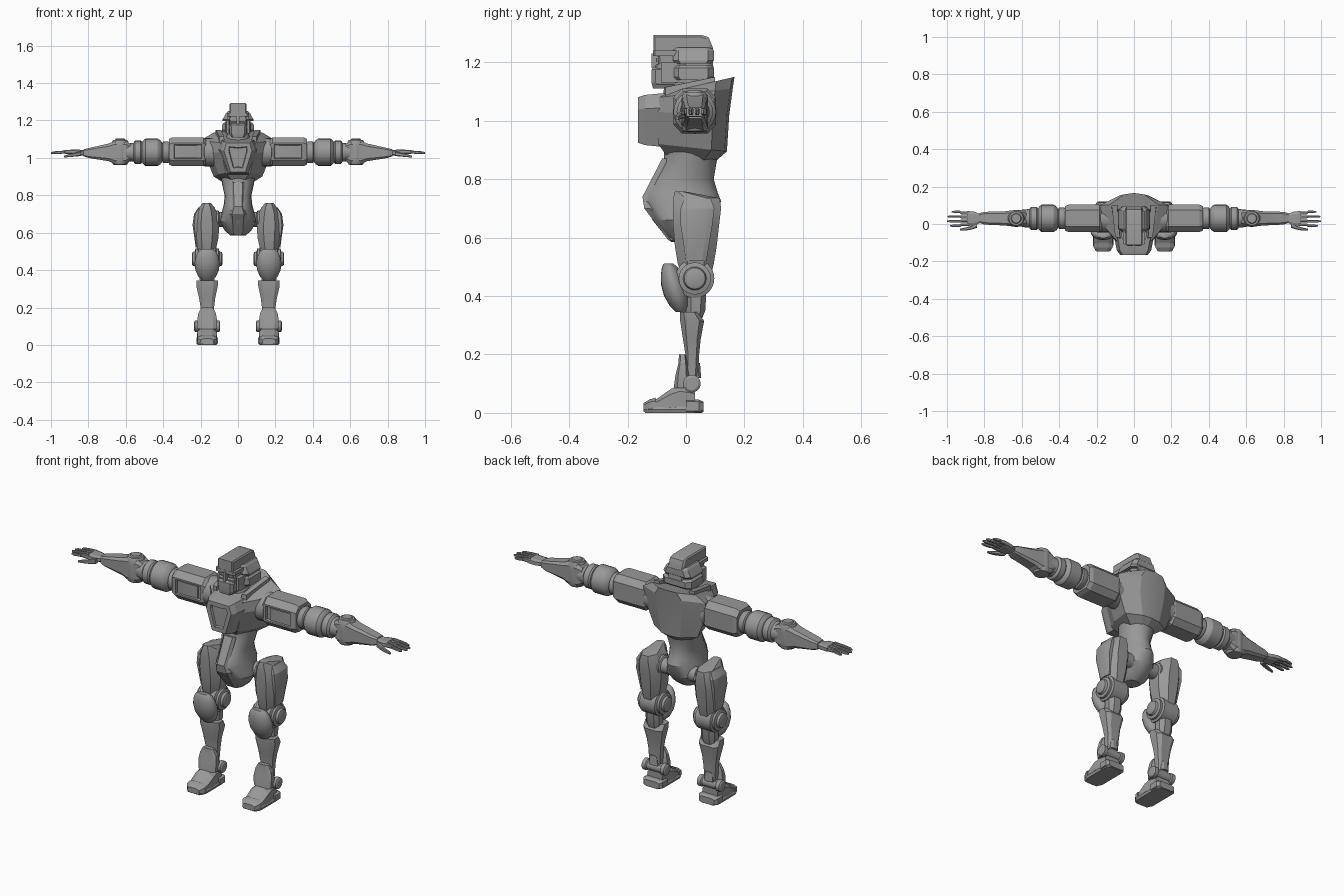
import bpy, bmesh, math
from mathutils import Vector

metal = bpy.data.materials.new("grey metal")
metal.diffuse_color = (0.32, 0.32, 0.32, 1)


def place(axis, t, u, v):
    return {'x': (t, u, v), 'y': (u, t, v), 'z': (u, v, t)}[axis]


def octo(axis, t, u0, u1, v0, v1, c=0.25):
    a, b = (u1 - u0) * c, (v1 - v0) * c
    pts = [(u0 + a, v0), (u1 - a, v0), (u1, v0 + b), (u1, v1 - b),
           (u1 - a, v1), (u0 + a, v1), (u0, v1 - b), (u0, v0 + b)]
    return [place(axis, t, u, v) for u, v in pts]


def oval(axis, t, u0, u1, v0, v1, n=20):
    out = []
    for i in range(n):
        a = math.tau * i / n
        out.append(place(axis, t, (u0 + u1) / 2 + math.cos(a) * (u1 - u0) / 2,
                         (v0 + v1) / 2 + math.sin(a) * (v1 - v0) / 2))
    return out


def skin(name, rings, pair=False, panel=None, angle=30):
    """Skin closed rings; panel = (direction, border, depth, min area) sinks faces."""
    for s in ((1, -1) if pair else (1,)):
        bm = bmesh.new()
        vs = [[bm.verts.new((x * s, y, z)) for x, y, z in r] for r in rings]
        n = len(rings[0])
        for a, b in zip(vs, vs[1:]):
            for i in range(n):
                j = (i + 1) % n
                bm.faces.new((a[i], a[j], b[j], b[i]))
        bm.faces.new(vs[0])
        bm.faces.new(vs[-1])
        bmesh.ops.recalc_face_normals(bm, faces=bm.faces)
        if panel:
            d = Vector(panel[0])
            d.x *= s
            fs = [f for f in bm.faces if f.normal.dot(d) > 0.85 and f.calc_area() > panel[3]]
            bmesh.ops.inset_region(bm, faces=fs, thickness=panel[1])
            bmesh.ops.inset_region(bm, faces=fs, thickness=0.004, depth=-panel[2])
        side = ("_left" if s > 0 else "_right") if pair else ""
        me = bpy.data.meshes.new(name + side)
        bm.to_mesh(me)
        bm.free()
        me.materials.append(metal)
        me.shade_smooth()
        me.set_sharp_from_angle(angle=math.radians(angle))
        bpy.context.collection.objects.link(bpy.data.objects.new(name + side, me))


def loft(name, axis, rows, pair=True, c=0.25, shape=octo, **kw):
    extra = (c,) if shape is octo else ()
    skin(name, [shape(axis, *r, *extra) for r in rows], pair, **kw)


def lathe(name, axis, cu, cv, profile, pair=True, n=24):
    skin(name, [oval(axis, t, cu - r, cu + r, cv - r, cv + r, n) for t, r in profile], pair)


def prism(name, profile, x0, x1, pair=False, bevel=0.006):
    # side profile (y, z) extruded across x with slightly chamfered sides
    cy = sum(p[0] for p in profile) / len(profile)
    cz = sum(p[1] for p in profile) / len(profile)
    def ring(x, k):
        return [(x, cy + (y - cy) * k, cz + (z - cz) * k) for y, z in profile]
    skin(name, [ring(x0, .93), ring(x0 + bevel, 1), ring(x1 - bevel, 1), ring(x1, .93)], pair)


def block(name, x0, x1, y0, y1, z0, z1, pair=False, c=0.08):
    loft(name, 'z', [(z0, x0, x1, y0, y1), (z1, x0, x1, y0, y1)], pair, c)


# Torso shell: angular outline, shoulders sloping up to the back
def torso_ring(w, yf, yb, zf, zb):
    half = [(0, yf), (.5 * w, yf), (.8 * w, yf * .3), (w, yb * .62), (.42 * w, yb - .008), (0, yb)]
    pts = half + [(-x, y) for x, y in half[-2:0:-1]]
    return [(x, y, zf + (zb - zf) * (y - yf) / (yb - yf)) for x, y in pts]

skin("torso", [torso_ring(*r) for r in (
    (.075, -.07, .10, .885, .86), (.13, -.095, .14, .92, .895), (.18, -.105, .148, 1.03, 1.02),
    (.185, -.09, .16, 1.08, 1.11), (.13, -.07, .166, 1.095, 1.15))], angle=15)

# Chest plate with sunken panel
def chest_ring(y, k):
    half = [(0, 1.085), (.07, 1.085), (.085, 1.04), (.045, .92), (0, .92)]
    pts = half + [(-x, z) for x, z in half[-2:0:-1]]
    return [(x * k, y, 1.005 + (z - 1.005) * (.5 + k / 2)) for x, z in pts]

skin("chest_plate", [chest_ring(-.07, 1.25), chest_ring(-.14, 1.08), chest_ring(-.165, .88)],
     panel=((0, -1, 0), .025, .012, .001), angle=15)
# Collar ridges beside the neck
skin("collar", [[(.07, -.08, 1.07), (.10, -.07, 1.07), (.10, -.07, 1.115), (.075, -.075, 1.115)],
                [(.085, .10, 1.09), (.125, .10, 1.09), (.12, .10, 1.15), (.09, .10, 1.15)]], True)

# Abdomen and pelvis
loft("abdomen", 'z', [
    (.90, -.09, .09, -.075, .115), (.86, -.085, .085, -.075, .105), (.80, -.072, .072, -.11, .095),
    (.755, -.075, .075, -.135, .108), (.725, -.083, .083, -.146, .12), (.66, -.098, .098, -.115, .10),
    (.61, -.07, .07, -.075, .055), (.585, -.04, .04, -.05, .02)], False, shape=oval,
    angle=28)
loft("pelvis_plate", 'z', [(.87, -.035, .035, -.082, 0), (.74, -.03, .03, -.149, 0),
                           (.70, -.045, .045, -.143, 0), (.59, -.035, .035, -.06, 0)], False, .15, angle=15)

# Head: crest and skull, side shells, face guard, brow, eyes
lathe("neck", 'z', 0, 0, [(1.06, .07), (1.12, .06), (1.16, .055)], False, 16)
prism("skull", [(-.105, 1.12), (-.105, 1.19), (-.095, 1.195), (-.095, 1.22), (-.112, 1.225), (-.112, 1.293),
                (.055, 1.293), (.078, 1.285), (.092, 1.25), (.094, 1.15), (.07, 1.135), (0, 1.12)], -.045, .045)
for name, z0, z1, w0, w1 in (("lower_shell", 1.14, 1.19, .086, .084), ("upper_shell", 1.196, 1.25, .082, .064)):
    loft(name, 'z', [(z0, -w0, w0, -.035, .085), (z0 + .01, -w0, w0, -.045, .095),
                     (z1 - .01, -w1, w1, -.045, .095), (z1, -w1 + .01, w1 - .01, -.04, .085)], False, .14, angle=15)
loft("face_guard", 'z', [(1.11, -.035, .035, -.113, 0), (1.13, -.045, .045, -.118, 0),
                         (1.175, -.048, .048, -.118, 0), (1.185, -.04, .04, -.11, 0)], False, .12, angle=15)
block("brow", -.058, .058, -.113, -.02, 1.222, 1.24)
block("nose_bar", -.008, .008, -.118, -.08, 1.18, 1.23)
block("eye", .014, .04, -.102, -.093, 1.202, 1.213, True)
block("cheek", .045, .066, -.085, 0, 1.13, 1.20, True, .2)

# Arms, along x
AY, AZ = .03, 1.03
lathe("shoulder_joint", 'x', AY, AZ, [(.10, .075), (.18, .075), (.19, .06), (.22, .06)])
loft("upper_arm", 'x', [(.165, -.03, .09, .97, 1.09), (.185, -.043, .103, .956, 1.11),
                        (.35, -.043, .103, .956, 1.11), (.37, -.035, .095, .965, 1.10)],
     c=.2, angle=15, panel=((0, -1, 0), .012, .014, .005))
block("upper_arm_insert", .215, .335, -.039, -.02, 1.0, 1.065, True, .15)
lathe("elbow_sleeve", 'x', AY, AZ, [
    (.36, .05), (.375, .058), (.40, .058), (.405, .05), (.415, .064), (.43, .073), (.495, .073), (.508, .062),
    (.512, .054), (.52, .062), (.55, .062), (.56, .05), (.60, .046)])
lathe("elbow_disc", 'z', .63, AY, [(.962, .028), (.964, .038), (.975, .044), (1.0, .046), (1.06, .046),
                                  (1.085, .044), (1.096, .038), (1.097, .028), (1.103, .024)])
loft("forearm", 'x', [(.575, -.005, .07, .985, 1.075), (.60, -.013, .075, .968, 1.09),
                      (.66, -.012, .072, .968, 1.09), (.69, -.008, .068, .982, 1.077),
                      (.80, -.003, .065, 1.0, 1.052), (.825, .005, .058, 1.008, 1.046)], c=.15, angle=15)
loft("palm", 'x', [(.815, .01, .05, 1.015, 1.04), (.85, -.008, .065, 1.012, 1.044),
                   (.89, -.01, .07, 1.015, 1.045)], c=.2, angle=15)
for i in range(4):
    y = -.004 + i * .021
    e = y + (i - 1.5) * .004
    tip = (.985, 1, .998, .975)[i]
    loft("finger_%d" % (i + 1), 'x', [
        (.885, y - .008, y + .008, 1.02, 1.044), (.925, y - .008, y + .008, 1.022, 1.042),
        (.93, e - .006, e + .006, 1.024, 1.039), (tip - .015, e - .006, e + .006, 1.02, 1.035),
        (tip, e - .003, e + .003, 1.022, 1.03)], c=.2, angle=15)
loft("thumb", 'x', [(.84, -.02, .01, 1.01, 1.035), (.87, -.03, -.01, 1.007, 1.027),
                    (.905, -.036, -.02, 1.004, 1.02), (.93, -.035, -.025, 1.002, 1.012)], c=.2, angle=15)

# Legs
lathe("hip_joint", 'x', .035, .67, [(.03, .04), (.10, .04), (.105, .05), (.125, .05), (.16, .04)])
loft("thigh", 'z', [
    (.47, .125, .21, -.015, .085), (.51, .118, .218, -.028, .095), (.57, .105, .228, -.038, .105),
    (.64, .10, .234, -.044, .113), (.70, .11, .226, -.045, .12), (.735, .125, .208, -.044, .115),
    (.758, .145, .19, -.038, -.005)], c=.27, angle=25)
# Raised outer thigh plate
loft("thigh_plate", 'z', [(.52, .20, .226, .0, .07), (.64, .20, .243, -.018, .09),
                          (.70, .20, .235, -.018, .097), (.735, .19, .212, -.005, .085)], c=.2, angle=20)
half = [(.0, .067), (.045, .067), (.05, .055), (.062, .055), (.066, .04), (.078, .036), (.082, .026)]
lathe("knee_joint", 'x', .03, .46,
      [(.165 - t, r) for t, r in half[::-1]] + [(.165 + t, r) for t, r in half[1:]])
loft("knee_guard", 'z', [
    (.345, .14, .19, -.035, .0), (.365, .118, .212, -.055, .01), (.40, .102, .228, -.075, .01),
    (.44, .098, .232, -.086, .0), (.475, .105, .225, -.086, -.015), (.50, .118, .212, -.082, -.03),
    (.512, .135, .195, -.075, -.045)], shape=oval, angle=40)
loft("calf_link", 'z', [(.31, .135, .195, .01, .05), (.35, .125, .205, .0, .066), (.42, .125, .205, .0, .07)])
loft("shin", 'z', [(.10, .135, .195, -.005, .04), (.20, .128, .2, -.002, .045), (.25, .122, .208, -.01, .05),
                   (.315, .108, .223, -.02, .062), (.345, .108, .223, -.02, .04)], c=.2, angle=15)
loft("ankle_guard", 'z', [(.085, .115, .215, -.042, .02), (.13, .112, .218, -.036, .01),
                          (.17, .118, .212, -.026, .005), (.20, .135, .195, -.024, .0)], c=.2, angle=15)
lathe("ankle_joint", 'x', .02, .10, [(.095, .022), (.10, .03), (.12, .03), (.125, .024),
                                     (.205, .024), (.21, .03), (.23, .03), (.235, .022)])
loft("heel_cord", 'z', [(.12, .14, .19, .02, .052), (.17, .145, .185, .02, .048)])

# Feet: sole, tapering upper, toe cap, heel
loft("sole", 'z', [(0, .115, .215, -.14, .055), (.012, .11, .22, -.145, .058), (.022, .115, .215, -.14, .055)],
     c=.15, angle=15)
loft("foot", 'y', [(-.138, .13, .20, .0, .035), (-.10, .115, .215, .0, .048), (-.05, .112, .218, .0, .083),
                   (-.02, .115, .215, .0, .095), (.03, .12, .21, .0, .085)], c=.22, angle=15)
loft("toe_cap", 'y', [(-.146, .13, .20, .004, .033), (-.125, .114, .216, .004, .046),
                      (-.105, .112, .218, .004, .052)], c=.22, angle=15)
loft("heel", 'y', [(.0, .108, .222, .0, .045), (.045, .108, .222, .0, .045), (.06, .12, .21, .003, .038)],
     c=.15, angle=15)
